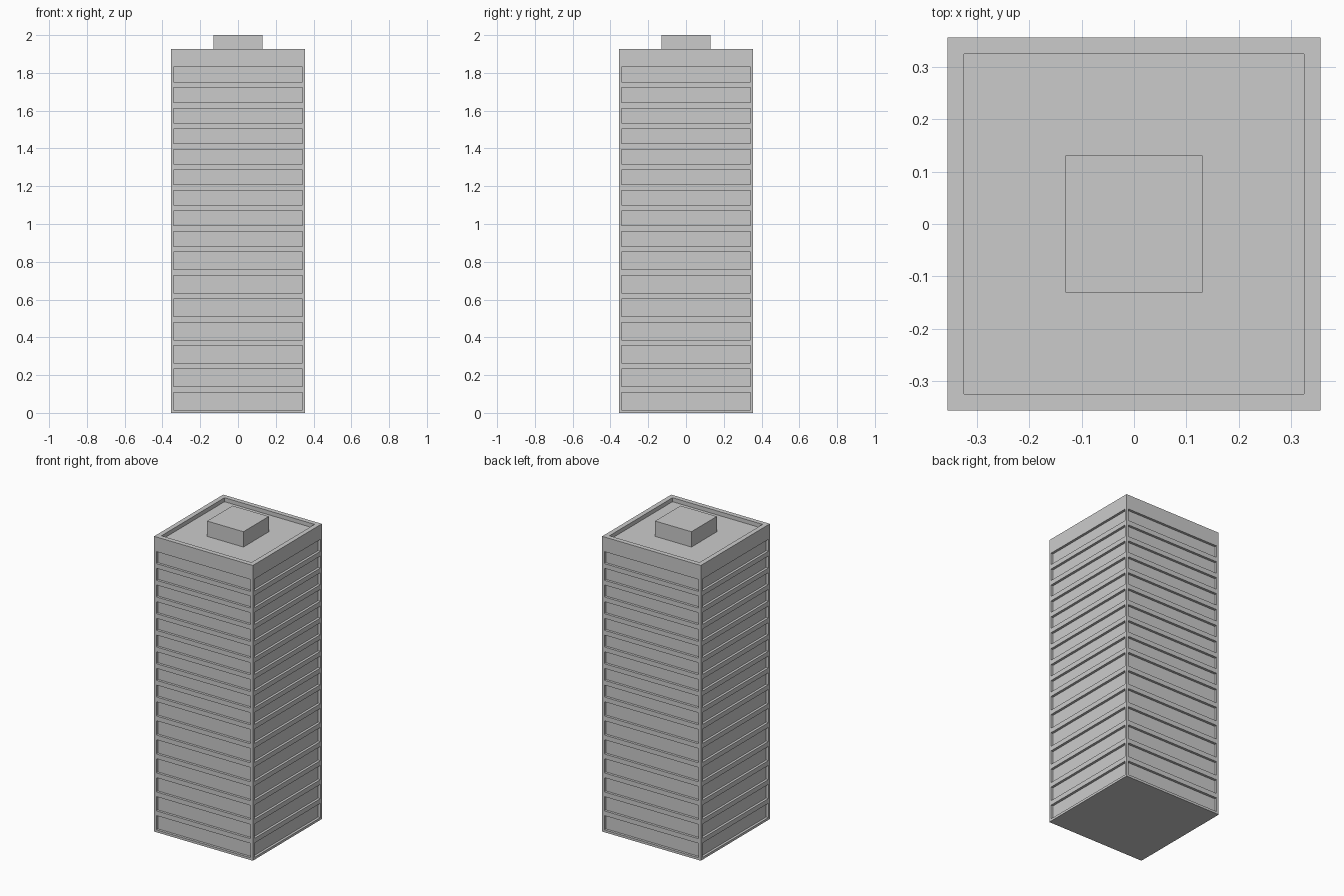
import bpy, bmesh

if "Cube" in bpy.data.objects:
    bpy.data.objects.remove(bpy.data.objects["Cube"])

HALF = 0.356        # half width of the tower
FRAME = 0.0155      # margin around each window band
RECESS = 0.016      # depth of the window bands
ROOF_TOP = 1.926    # top of the parapet
ROOF_FLOOR = 1.90   # sunken roof deck
LOWER, UPPER = 0.1238, 0.1088   # storey heights


def new_object(name, bm):
    bmesh.ops.recalc_face_normals(bm, faces=bm.faces)
    mesh = bpy.data.meshes.new(name)
    bm.to_mesh(mesh)
    bm.free()
    obj = bpy.data.objects.new(name, mesh)
    bpy.context.collection.objects.link(obj)
    return obj


def box(half, z0, z1):
    bm = bmesh.new()
    bmesh.ops.create_cube(bm, size=1)
    for v in bm.verts:
        v.co = (v.co.x * 2 * half, v.co.y * 2 * half, z1 if v.co.z > 0 else z0)
    return bm


def recess(bm, faces, margin, depth):
    # straight-walled pocket: flat inset, then push inwards
    bmesh.ops.inset_individual(bm, faces=faces, thickness=margin, use_even_offset=True)
    bmesh.ops.inset_individual(bm, faces=faces, thickness=0, depth=-depth)


# Tower: box sliced into seven tall and nine shorter storeys
bm = box(HALF, 0, ROOF_TOP)
levels = [LOWER * i for i in range(1, 8)]
levels += [LOWER * 7 + UPPER * i for i in range(1, 10)]
for z in levels:
    bmesh.ops.bisect_plane(bm, geom=bm.verts[:] + bm.edges[:] + bm.faces[:],
                           plane_co=(0, 0, z), plane_no=(0, 0, 1))
bm.normal_update()

# Recessed window bands on all four sides, sunken roof behind a parapet
bands = [f for f in bm.faces
         if abs(f.normal.z) < 0.5 and f.calc_center_median().z < levels[-1]]
roof = [f for f in bm.faces if f.normal.z > 0.5]
recess(bm, bands, FRAME, RECESS)
recess(bm, roof, 0.031, ROOF_TOP - ROOF_FLOOR)
new_object("tower", bm)

# Plant room on the roof
new_object("roof_plant_room", box(0.131, ROOF_FLOOR, 2.0))
